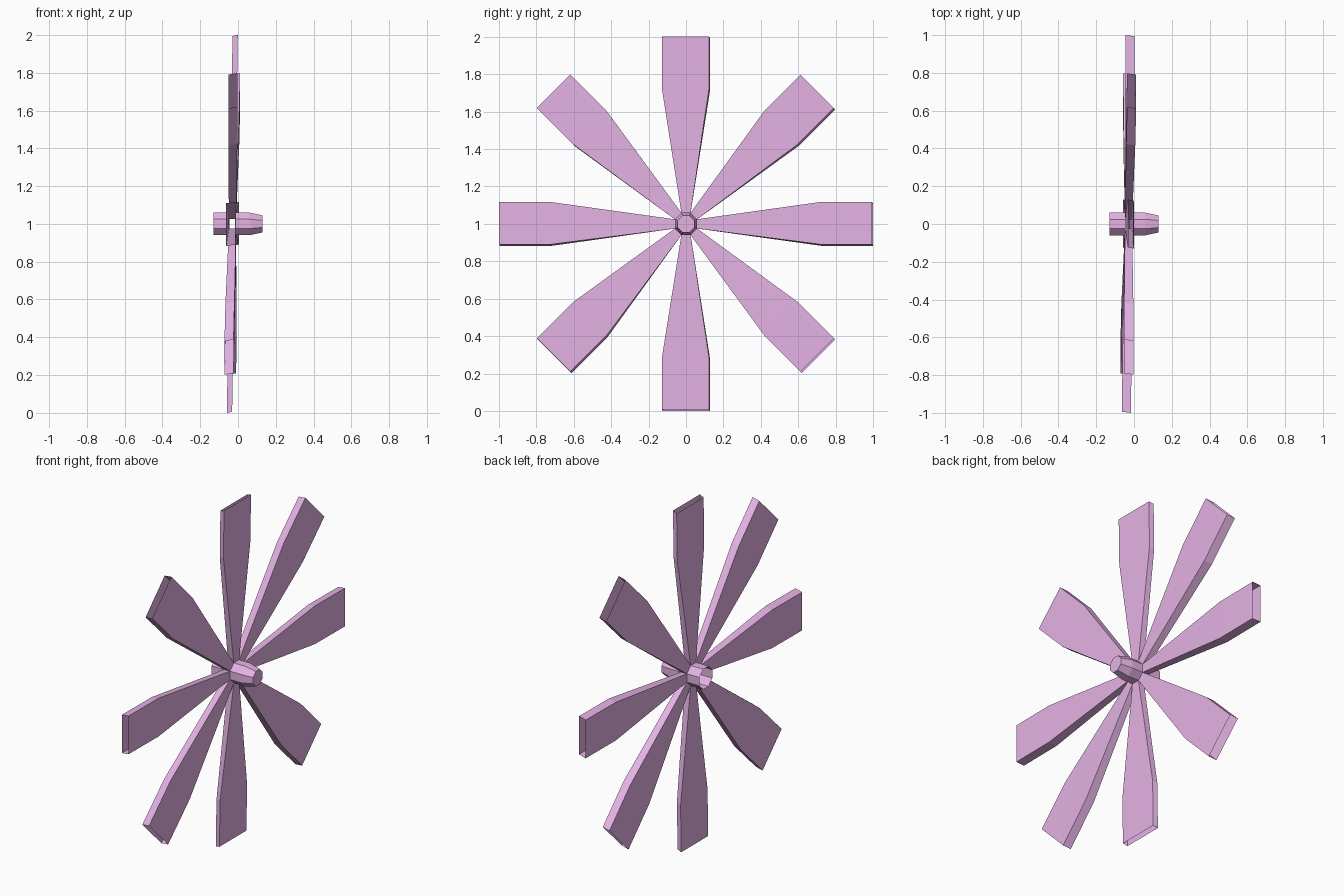
import bpy, bmesh
from math import sin, cos, pi, sqrt

if "Cube" in bpy.data.objects:
    bpy.data.objects.remove(bpy.data.objects["Cube"])

HUB_Z = 1.0
pink = bpy.data.materials.new("pink_paint")
pink.diffuse_color = (0.78, 0.45, 0.78, 1)
pink.use_nodes = True
pink.node_tree.nodes["Principled BSDF"].inputs["Base Color"].default_value = pink.diffuse_color


def loft(name, rings, cap_end=False):
    """Skin a list of equal-length closed rings into an open shell."""
    bm = bmesh.new()
    vs = [[bm.verts.new(p) for p in ring] for ring in rings]
    n = len(rings[0])
    for a, b in zip(vs, vs[1:]):
        for i in range(n):
            j = (i + 1) % n
            bm.faces.new((a[i], a[j], b[j], b[i]))
    if cap_end:
        bm.faces.new(vs[-1])
    bmesh.ops.recalc_face_normals(bm, faces=bm.faces)
    mesh = bpy.data.meshes.new(name)
    bm.to_mesh(mesh)
    bm.free()
    mesh.materials.append(pink)
    obj = bpy.data.objects.new(name, mesh)
    bpy.context.collection.objects.link(obj)
    return obj


def octagon(x, flat):
    """Octagon around the x axis, flats facing up and sideways."""
    r = flat / cos(pi / 8)
    return [(x, r * cos(pi / 8 + k * pi / 4), HUB_Z + r * sin(pi / 8 + k * pi / 4))
            for k in range(8)]


def blade_ring(angle, r, half_width, x0, x1, skew):
    """Four-cornered blade section; the back face is shifted slightly sideways and down."""
    c, s = cos(angle), sin(angle)
    ring = []
    for x, w, side in ((x0, -1, 1), (x1, -1, -1), (x1, 1, -1), (x0, 1, 1)):
        y = r * c - w * half_width * s + side * 0.003 * skew
        z = r * s + w * half_width * c - side * 0.004 * skew
        ring.append((x, y, HUB_Z + z))
    return ring


# Hub: tapered nose and open tail, leaving a slot where the blades join
ROOT_BACK, ROOT_FRONT, HUB_R = -0.048, -0.010, 0.06
loft("hub_nose", [octagon(ROOT_FRONT, HUB_R), octagon(0.06, HUB_R), octagon(0.13, 0.045)], cap_end=True)
loft("hub_tail", [octagon(ROOT_BACK, HUB_R), octagon(-0.13, HUB_R)])

# Blades: eight hollow paddles, open at the tips, rotor leaning very slightly
for k in range(8):
    a = k * pi / 4
    thick = 0.028 if k in (2, 6) else 0.048
    half = 0.113 if k in (0, 4) else 0.126
    rings = [blade_ring(a, HUB_R, HUB_R * (sqrt(2) - 1), ROOT_BACK, ROOT_FRONT, 0)]
    for r in (0.72, 0.997):
        mid = -0.03 + 0.010 * r * cos(a) + 0.015 * r * sin(a)
        rings.append(blade_ring(a, r, half, mid - thick / 2, mid + thick / 2, 1))
    loft(f"blade_{k + 1}", rings)
